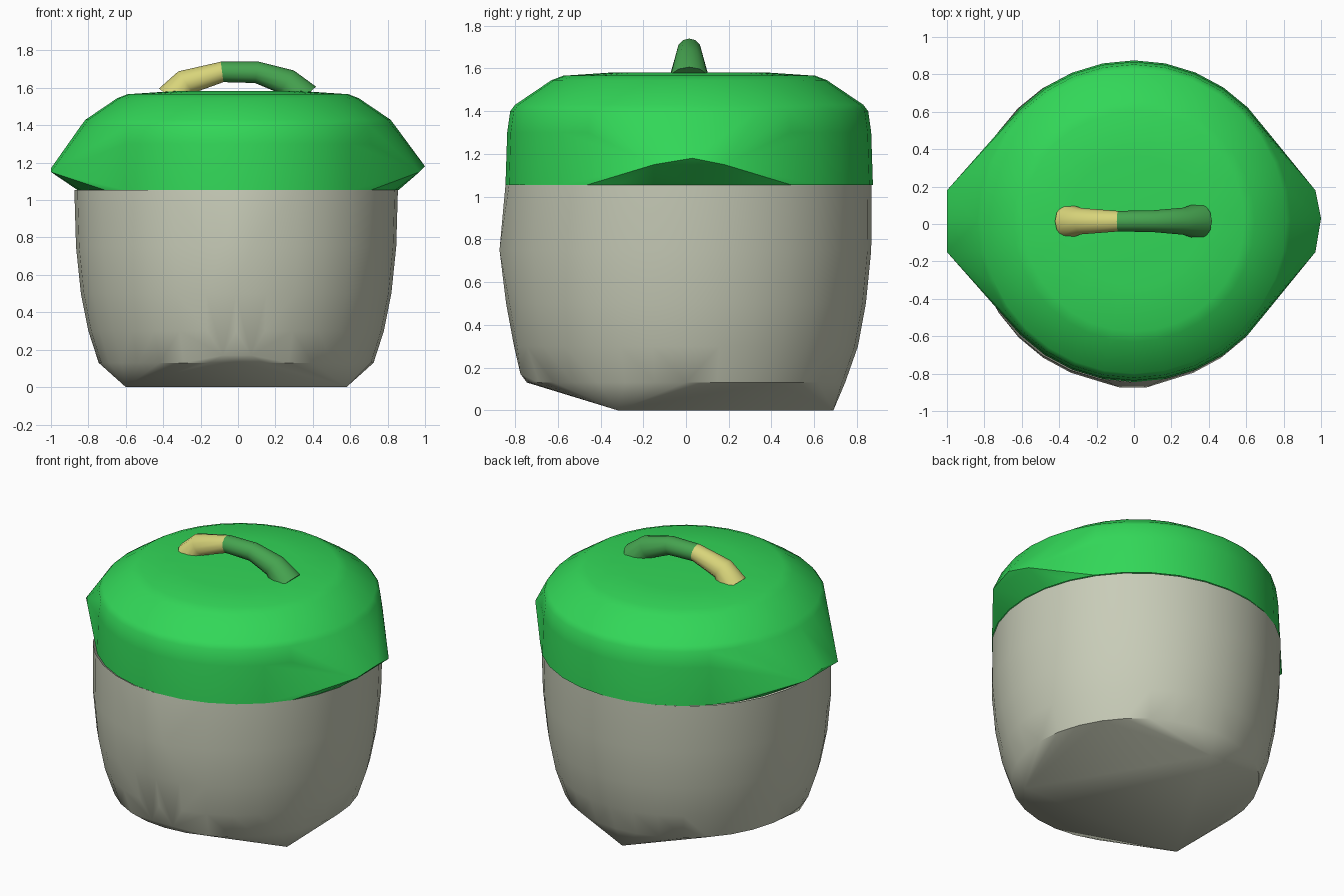
import bpy, bmesh, math

if "Cube" in bpy.data.objects:
    bpy.data.objects.remove(bpy.data.objects["Cube"], do_unlink=True)


def material(name, rgb):
    lin = [((c / 255 + 0.055) / 1.055) ** 2.4 for c in rgb] + [1.0]
    m = bpy.data.materials.new(name)
    m.use_nodes = True
    m.diffuse_color = lin
    m.node_tree.nodes["Principled BSDF"].inputs["Base Color"].default_value = lin
    return m


lid_green = material("bright green", (50, 215, 88))
clay_grey = material("warm grey", (200, 204, 184))
handle_green = material("dark green", (70, 164, 80))
handle_tan = material("pale yellow", (216, 212, 122))


def smooth(obj, angle):
    bpy.ops.object.select_all(action='DESELECT')
    obj.select_set(True)
    bpy.context.view_layer.objects.active = obj
    bpy.ops.object.shade_smooth_by_angle(angle=math.radians(angle))


def ring(z, rx, ry, cx, cy, n=32):
    return [(cx + rx * math.cos(2 * math.pi * i / n),
             cy + ry * math.sin(2 * math.pi * i / n), z) for i in range(n)]


def hull(name, points, open_z, mat, angle):
    """Wrap points in a convex skin, leaving it open at height open_z."""
    bm = bmesh.new()
    for p in points:
        bm.verts.new(p)
    res = bmesh.ops.convex_hull(bm, input=bm.verts[:])
    bmesh.ops.delete(bm, geom=[v for v in bm.verts if not v.link_faces], context='VERTS')
    caps = [f for f in bm.faces if all(abs(v.co.z - open_z) < 1e-4 for v in f.verts)]
    bmesh.ops.delete(bm, geom=caps, context='FACES_ONLY')
    bmesh.ops.recalc_face_normals(bm, faces=bm.faces[:])
    mesh = bpy.data.meshes.new(name)
    bm.to_mesh(mesh)
    bm.free()
    mesh.materials.append(mat)
    obj = bpy.data.objects.new(name, mesh)
    bpy.context.collection.objects.link(obj)
    smooth(obj, angle)
    return obj


SEAM = 1.055

# Pot body: bulging rings standing on a three-cornered foot, with a front ridge
body = []
for z, rx, ry, cy in [(0.13, 0.735, 0.745, 0.0), (0.3, 0.79, 0.805, 0.0),
                      (0.5, 0.83, 0.842, 0.0), (0.75, 0.856, 0.864, 0.003),
                      (SEAM, 0.865, 0.857, 0.012)]:
    body += ring(z, rx, ry, -0.01, cy)
body += [(-0.6, -0.32, 0), (0.58, -0.32, 0), (-0.02, 0.69, 0)]
body += [(x, -0.873, 0.75) for x in (-0.08, 0.07)]
body += [(x, -0.775, 0.17) for x in (-0.08, 0.07)]
hull("pot_body", body, SEAM, clay_grey, 32)

# Lid: bevelled cap drawn out into a spout on each side
lid = []
for z, r in [(SEAM, 0.86), (1.3, 0.852), (1.40, 0.838), (1.43, 0.815),
             (1.545, 0.645), (1.566, 0.59), (1.582, 0.35)]:
    lid += ring(z, r, r, 0, 0.015)
lid += [(-1.0, 0.18, 1.15), (-1.0, 0.02, 1.17), (-1.0, -0.15, 1.15)]
lid += [(0.97, 0.18, 1.15), (1.0, 0.03, 1.18), (0.97, -0.15, 1.15)]
hull("lid", lid, SEAM, lid_green, 32)

# Handle: arched tube, waisted in the middle and flared at both ends
path = [(-0.35, 1.54, 0.092), (-0.28, 1.63, 0.070), (-0.085, 1.685, 0.055),
        (0.10, 1.683, 0.058), (0.26, 1.632, 0.072), (0.345, 1.54, 0.098)]
curve = bpy.data.curves.new("handle", 'CURVE')
curve.dimensions = '3D'
curve.bevel_depth = 1.0
curve.bevel_resolution = 4
curve.use_fill_caps = True
spline = curve.splines.new('POLY')
spline.points.add(len(path) - 1)
for pt, (x, z, r) in zip(spline.points, path):
    pt.co = (x, 0.015, z, 1)
    pt.radius = r
handle = bpy.data.objects.new("handle", curve)
bpy.context.collection.objects.link(handle)
bpy.ops.object.select_all(action='DESELECT')
handle.select_set(True)
bpy.context.view_layer.objects.active = handle
bpy.ops.object.convert(target='MESH')
handle = bpy.context.view_layer.objects.active
handle.data.materials.clear()
handle.data.materials.append(handle_green)
handle.data.materials.append(handle_tan)
for face in handle.data.polygons:
    face.material_index = 1 if face.center.x < -0.085 else 0
smooth(handle, 40)
